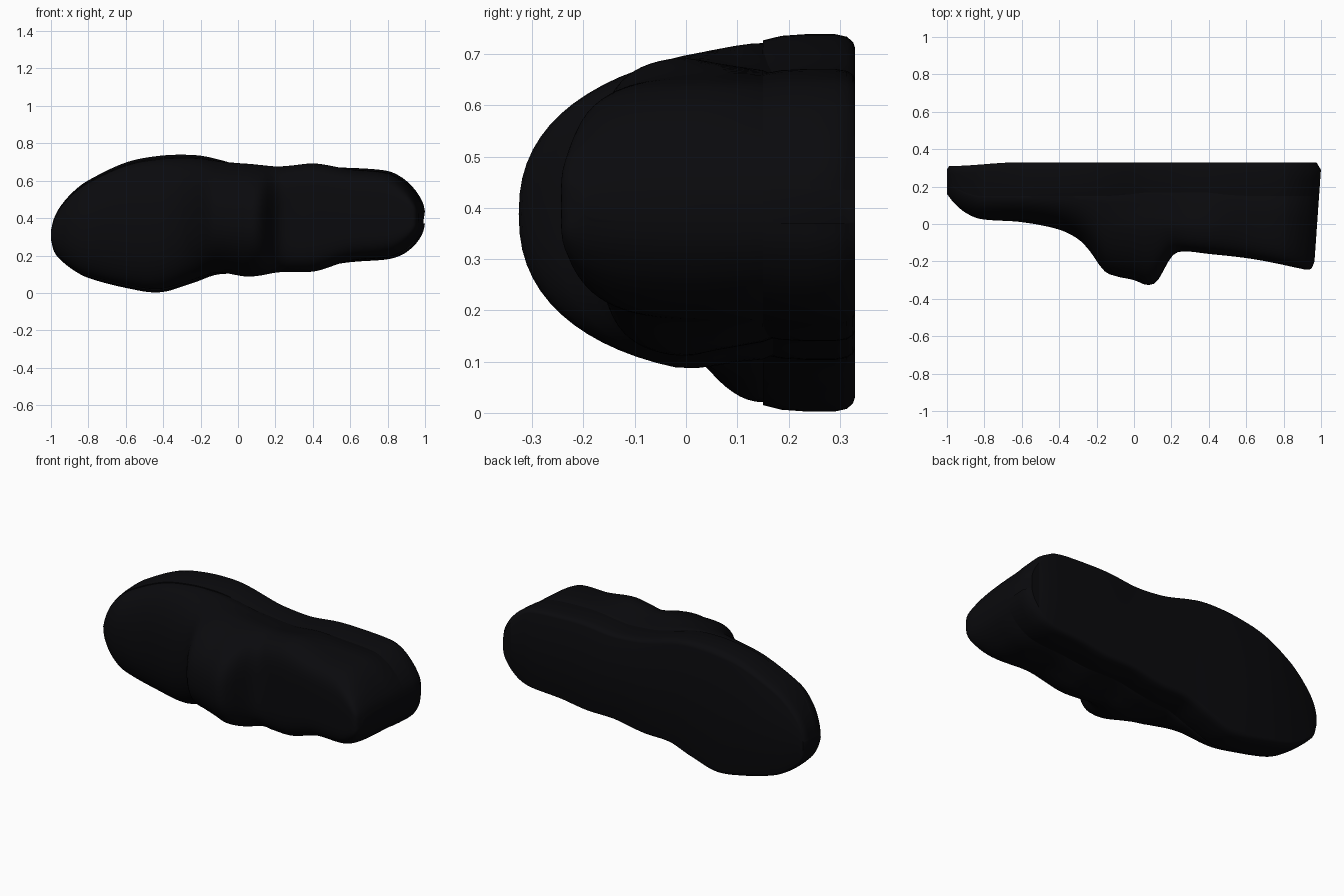
import bpy, bmesh, math

if "Cube" in bpy.data.objects:
    bpy.data.objects.remove(bpy.data.objects["Cube"])

# x, low z edge, high z edge of the plan outline
PLAN = [(-1, .285, .335), (-.985, .225, .395), (-.95, .178, .462), (-.88, .122, .542), (-.8, .08, .602),
        (-.6, .027, .697), (-.42, .003, .733), (-.25, .05, .738), (-.12, .092, .722), (.06, .083, .694),
        (.25, .115, .675), (.42, .121, .688), (.6, .163, .67), (.8, .18, .652), (.88, .205, .615),
        (.94, .25, .56), (.975, .295, .51), (.993, .335, .47), (1, .37, .435)]
# x, y of the crest line
CREST = [(-1, .16), (-.96, .11), (-.9, .06), (-.82, .027), (-.6, .01), (-.4, -.03), (-.3, -.08),
         (-.24, -.14), (-.16, -.25), (-.1, -.278), (0, -.30), (.07, -.326), (.12, -.31),
         (.16, -.245), (.2, -.175), (.25, -.147), (.4, -.16), (.6, -.182), (.8, -.215),
         (.92, -.238), (.96, -.244), (.985, -.235), (1, -.2)]


def curve(table, x, k):
    """Smooth cubic reading of column k at x."""
    n = len(table)
    i = 0
    while i < n - 2 and x > table[i + 1][0]:
        i += 1

    def slope(j):
        a, b = max(j - 1, 0), min(j + 1, n - 1)
        return (table[b][k] - table[a][k]) / (table[b][0] - table[a][0])
    d = table[i + 1][0] - table[i][0]
    t = min(max((x - table[i][0]) / d, 0), 1)
    return ((2*t**3 - 3*t**2 + 1) * table[i][k] + (t**3 - 2*t**2 + t) * d * slope(i)
            + (3*t**2 - 2*t**3) * table[i + 1][k] + (t**3 - t**2) * d * slope(i + 1))


def step(a, b, x):
    t = min(max((x - a) / (b - a), 0), 1)
    return t * t * (3 - 2 * t)


def loft(name, rings):
    bm = bmesh.new()
    vr = [[bm.verts.new(p) for p in r] for r in rings]
    n = len(vr[0])
    for a, b in zip(vr, vr[1:]):
        for j in range(n):
            bm.faces.new((a[j], a[(j + 1) % n], b[(j + 1) % n], b[j]))
    bm.faces.new(vr[0])
    bm.faces.new(vr[-1])
    bmesh.ops.recalc_face_normals(bm, faces=bm.faces)
    me = bpy.data.meshes.new(name)
    bm.to_mesh(me)
    bm.free()
    ob = bpy.data.objects.new(name, me)
    bpy.context.collection.objects.link(ob)
    return ob


def section(x, half):
    """Mirror a half profile of (width factor, y) pairs about the local centre line."""
    lo, hi = curve(PLAN, x, 1), curve(PLAN, x, 2)
    c, w = (lo + hi) / 2, (hi - lo) / 2
    pts = [(f, y) for f, y in half] + [(-f, y) for f, y in reversed(half) if f > 1e-4]
    out = []
    for f, y in pts:
        # the heel leans forward, and the sole edge is rounded at both ends
        lean = .035 * step(.6, 1, x) * min(max((.3 - y) / .5, 0), 1)
        tuck = .025 * step(.29, .33, y) * x * step(.7, 1, abs(x))
        out.append((x - lean - tuck, y, c + f * w))
    return out


def waist(x):
    return step(-.2, .1, x) * (1 - step(.35, .65, x))


def band_top(x):
    return max(.15, curve(CREST, x, 1) * .6 + .132)


def sole_half(x):
    t = band_top(x)
    s = 1 - .08 * waist(x)
    toe = .02 * (1 - step(-1, -.6, x))
    return [(.92 * s, .33 - toe), (.955 * s, .326 - toe), (.985 * s, .314 - toe), (s, .29 - toe),
            (s, .6 * .295 + .4 * t), (.99 * s, .25 * .295 + .75 * t), (.965 * s, t)]


def upper_half(x):
    t, top = band_top(x) + .02, curve(CREST, x, 1)
    front = 1 - step(-.3, -.05, x)
    back = step(.08, .3, x)
    e = .86 + .06 * front - .46 * (back if x > 0 else 0)
    w = .965 - .015 * front
    half = [(.9, t)]
    for i in range(19):
        a = math.pi / 2 * i / 18
        y = t - .02 + (top - t + .02) * math.sin(a) ** (e + .09)
        # the collar swells past the narrow waist of the sole
        bulge = waist(x) * (.115 * (1 - step(-.03, .15, y)) - .04)
        half.append(((w + bulge) * max(math.cos(a), 0) ** e if i < 18 else 0, y))
    return half


N = 120
XS = [-math.cos(math.pi * i / N) for i in range(N + 1)]
sole = loft("sole", [section(x, sole_half(x)) for x in XS])
upper = loft("upper", [section(x, upper_half(x)) for x in XS])

# dark finish and smooth shading
mat = bpy.data.materials.new("dark")
mat.diffuse_color = (.003, .003, .004, 1)
mat.use_nodes = True
mat.node_tree.nodes["Principled BSDF"].inputs["Base Color"].default_value = mat.diffuse_color
for ob in (sole, upper):
    ob.data.materials.append(mat)
    bpy.ops.object.select_all(action='DESELECT')
    ob.select_set(True)
    bpy.context.view_layer.objects.active = ob
    bpy.ops.object.shade_smooth_by_angle(angle=math.radians(45))
